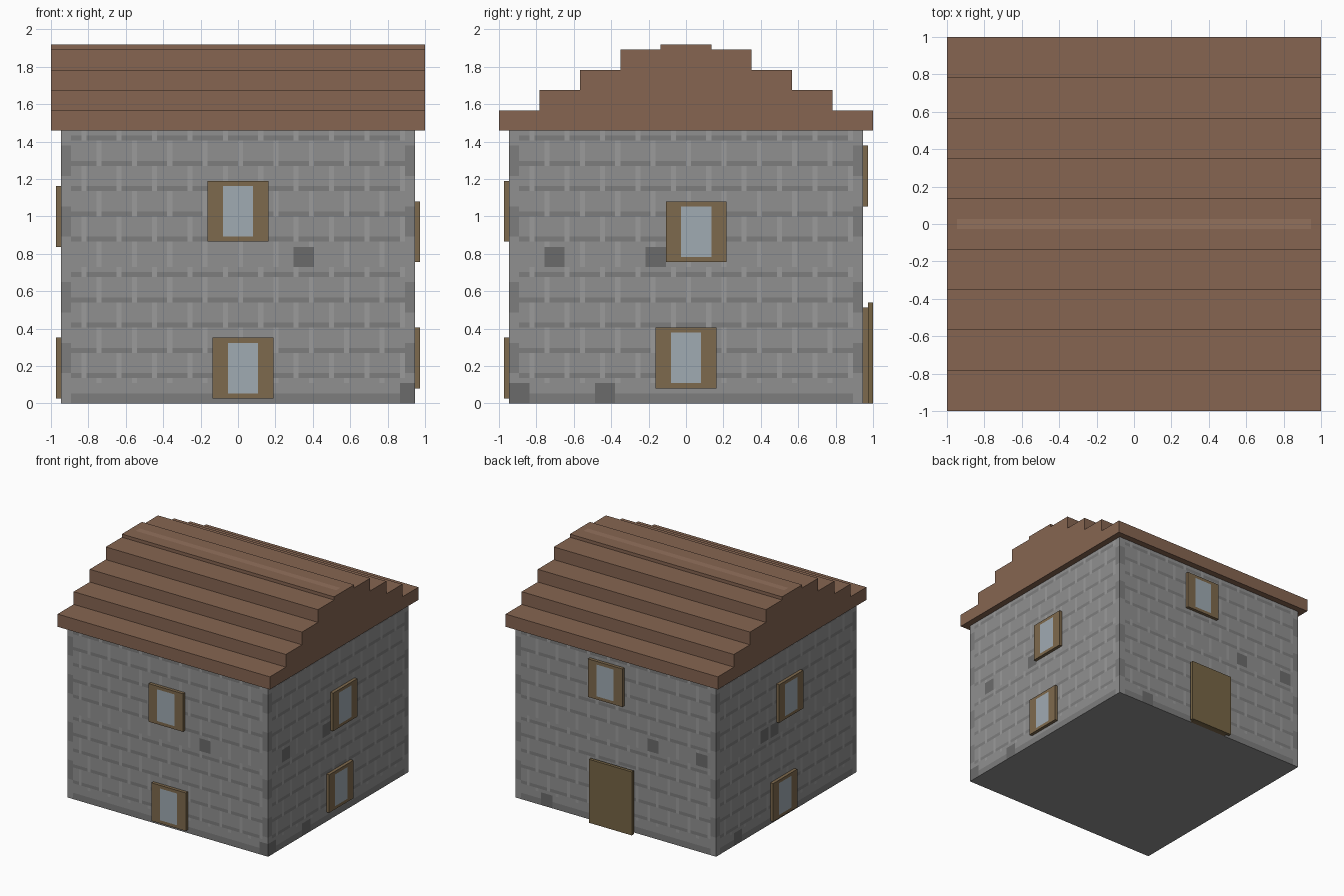
import bpy, bmesh
from math import radians
from mathutils import Matrix, Vector

if "Cube" in bpy.data.objects:
    bpy.data.objects.remove(bpy.data.objects["Cube"])

U = 2 / 74                 # one block unit; the house is 74 units wide
HALF, EAVES = 35, 54       # wall half width and wall height in units


def material(name, r, g, b):
    m = bpy.data.materials.new(name)
    m.diffuse_color = [(c / 255) ** 2.2 for c in (r, g, b)] + [1]
    m.use_nodes = True
    m.node_tree.nodes["Principled BSDF"].inputs["Base Color"].default_value = m.diffuse_color
    return m


STONE = [material("stone", 143, 143, 143), material("mortar", 124, 124, 124),
         material("light_joint", 154, 154, 154), material("dark_stone", 107, 107, 107)]
WOOD = material("wood", 125, 105, 78)
GLASS = material("glass", 158, 169, 177)
DOOR = material("door_wood", 118, 101, 71)
ROOF = material("roof_tile", 133, 101, 82)
RIDGE = material("ridge_tile", 145, 112, 93)


def finish(name, bm, mats):
    me = bpy.data.meshes.new(name)
    bm.to_mesh(me)
    bm.free()
    for m in mats:
        me.materials.append(m)
    ob = bpy.data.objects.new(name, me)
    bpy.context.collection.objects.link(ob)
    return ob


def turn(side):
    # sides: 0 front, 1 right, 2 back, 3 left
    return Matrix.Rotation(radians(90 * side), 4, 'Z')


def box(name, lo, hi, mats, side=0, inner=None):
    """Box in block units; inner = (a0, a1, z0, z1) is a painted panel on its front."""
    bm = bmesh.new()
    lo, hi = Vector(lo), Vector(hi)
    bmesh.ops.create_cube(bm, size=1, matrix=Matrix.Translation((lo + hi) / 2)
                          @ Matrix.Diagonal((*(hi - lo), 1)))
    if inner:
        for i, v in enumerate(inner):
            axis = 0 if i < 2 else 2
            co, no = Vector(), Vector()
            co[axis], no[axis] = v, 1
            bmesh.ops.bisect_plane(bm, geom=bm.verts[:] + bm.edges[:] + bm.faces[:],
                                   plane_co=co, plane_no=no)
        bm.normal_update()
        for f in bm.faces:
            c = f.calc_center_median()
            if f.normal.y < -.9 and inner[0] < c.x < inner[1] and inner[2] < c.z < inner[3]:
                f.material_index = 1
    bm.transform(turn(side) @ Matrix.Scale(U, 4))
    return finish(name, bm, mats)


# Odd dark stones on each side: lower left corner (along wall, height), 4 units square
PATCHES = [[(11, 27), (32, 0)],
           [(-28, 27), (-8, 27), (-35, 0), (-18, 0)],
           [(11, 27), (28, 27), (-26, 0)],
           [(-13, 27), (-8, 27), (-26, 0)]]


def stone_kind(a, z, side):
    for pa, pz in PATCHES[side]:
        if pa <= a < pa + 4 and pz <= z < pz + 4:
            return 3
    floor_z = z % 27
    if a < -HALF + 2 or a >= HALF - 2:            # corner stones
        return 1 if (floor_z // 6) % 2 else 0
    if z >= 4 and (a + (3 if (floor_z // 5) % 2 else 0)) % 7 == 0:
        return 2                                  # upright joints
    if z < 2 or (floor_z and floor_z % 5 == 0):   # footing and mortar courses
        return 1
    return 0


# Stone walls: four painted grids plus the base
bm = bmesh.new()
for side in range(4):
    old = set(bm.faces)
    m = (Matrix.Translation((0, -HALF, EAVES / 2)) @ Matrix.Rotation(radians(90), 4, 'X')
         @ Matrix.Diagonal((HALF, EAVES / 2, 1, 1)))
    made = bmesh.ops.create_grid(bm, x_segments=2 * HALF, y_segments=EAVES, size=1, matrix=m)
    for f in set(bm.faces) - old:
        c = f.calc_center_median()
        f.material_index = stone_kind(int(c.x + HALF) - HALF, int(c.z), side)
    bmesh.ops.transform(bm, matrix=turn(side), verts=made["verts"])
bm.faces.new([bm.verts.new((x * HALF, y * HALF, 0))
              for x, y in ((-1, -1), (-1, 1), (1, 1), (1, -1))])
bmesh.ops.remove_doubles(bm, verts=bm.verts[:], dist=.01)
bm.transform(Matrix.Scale(U, 4))
finish("stone_walls", bm, STONE)

# Windows: side, left edge along the wall, sill height
WINDOWS = [("front_upper", 0, -6, 32), ("front_lower", 0, -5, 1),
           ("right_upper", 1, -4, 28), ("right_lower", 1, -6, 3),
           ("back_upper", 2, -9, 39),
           ("left_upper", 3, -5, 31), ("left_lower", 3, -8, 1)]
for name, side, a, z in WINDOWS:
    box(name + "_window", (a, -HALF - 1, z), (a + 12, -HALF, z + 12), [WOOD, GLASS],
        side, (a + 3, a + 9, z + 1, z + 11))

# Door at the back: backing board and leaf
box("door_backing", (-7, -36, 0), (6, -35, 19), [WOOD], 2)
box("door_leaf", (-8, -37, 0), (7, -36, 20), [DOOR], 2)

# Stepped roof: half profile (y, z) mirrored and extruded along x
half = [(37, 54), (37, 58), (29, 58), (29, 62), (21, 62), (21, 66),
        (13, 66), (13, 70), (5, 70), (5, 71)]
profile = half + [(-y, z) for y, z in reversed(half)]
bm = bmesh.new()
face = bm.faces.new([bm.verts.new((-37, y, z)) for y, z in profile])
ext = bmesh.ops.extrude_face_region(bm, geom=[face], use_keep_orig=True)
bmesh.ops.translate(bm, vec=(74, 0, 0),
                    verts=[g for g in ext["geom"] if isinstance(g, bmesh.types.BMVert)])
bmesh.ops.recalc_face_normals(bm, faces=bm.faces[:])
# painted ridge strip, cut out of the top face
for axis, v in ((0, -35), (0, 35), (1, -1), (1, 1)):
    top = [f for f in bm.faces if f.calc_center_median().z > 70.9]
    geom = top + list({e for f in top for e in f.edges}) + list({w for f in top for w in f.verts})
    co, no = Vector(), Vector()
    co[axis], no[axis] = v, 1
    bmesh.ops.bisect_plane(bm, geom=geom, plane_co=co, plane_no=no)
for f in bm.faces:
    c = f.calc_center_median()
    if c.z > 70.9 and abs(c.x) < 35 and abs(c.y) < 1:
        f.material_index = 1
bm.transform(Matrix.Scale(U, 4))
finish("stepped_roof", bm, [ROOF, RIDGE])
